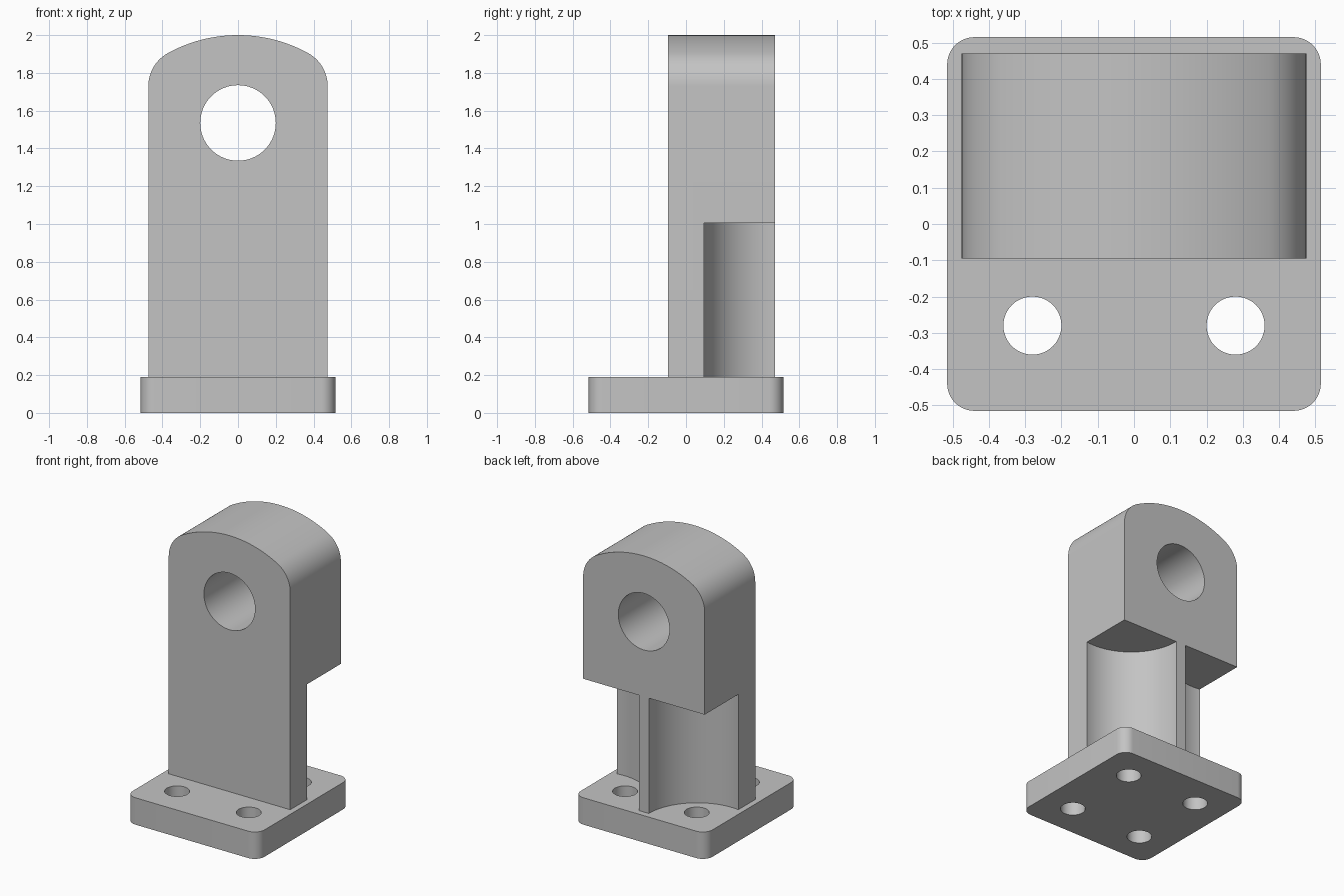
import bpy, bmesh, math
from mathutils import Matrix, Vector

if "Cube" in bpy.data.objects:
    bpy.data.objects.remove(bpy.data.objects["Cube"], do_unlink=True)

GREY = (0.55, 0.55, 0.55, 1)
grey = bpy.data.materials.new("plain_grey")
grey.use_nodes = True
grey.diffuse_color = GREY
grey.node_tree.nodes["Principled BSDF"].inputs["Base Color"].default_value = GREY

BASE_TOP = 0.19
BACK, FRONT = 0.47, -0.095


def arc(cx, cy, r, start, end, steps):
    """Points along an arc, angles in radians."""
    angles = [start + (end - start) * i / steps for i in range(steps + 1)]
    return [(cx + r * math.cos(a), cy + r * math.sin(a)) for a in angles]


def prism(name, outline, depth, matrix=Matrix()):
    """Extrude a flat outline along local z, then place it."""
    bm = bmesh.new()
    face = bm.faces.new([bm.verts.new((x, y, 0)) for x, y in outline])
    new = bmesh.ops.extrude_face_region(bm, geom=[face])["geom"]
    bmesh.ops.translate(bm, vec=(0, 0, depth),
                        verts=[v for v in new if isinstance(v, bmesh.types.BMVert)])
    bm.transform(matrix)
    bmesh.ops.recalc_face_normals(bm, faces=bm.faces)
    mesh = bpy.data.meshes.new(name)
    bm.to_mesh(mesh)
    bm.free()
    mesh.materials.append(grey)
    obj = bpy.data.objects.new(name, mesh)
    bpy.context.collection.objects.link(obj)
    return obj


def activate(obj):
    bpy.ops.object.select_all(action="DESELECT")
    obj.select_set(True)
    bpy.context.view_layer.objects.active = obj


def drill(target, centre, axis, radius, length, segments=64):
    """Cut a round hole that starts at centre and runs along axis."""
    turn = Vector((0, 0, 1)).rotation_difference(Vector(axis)).to_matrix().to_4x4()
    circle = arc(0, 0, radius, 0, math.tau, segments)[:-1]
    cutter = prism("hole_cutter", circle, length, Matrix.Translation(centre) @ turn)
    cutter.hide_render = True
    mod = target.modifiers.new("hole", "BOOLEAN")
    mod.operation, mod.solver, mod.object = "DIFFERENCE", "EXACT", cutter
    activate(target)
    bpy.ops.object.modifier_apply(modifier=mod.name)
    bpy.data.objects.remove(cutter, do_unlink=True)


# Base plate with rounded corners and four bolt holes
half, corner = 0.515, 0.075
inner = half - corner
plate = []
for i, (sx, sy) in enumerate([(1, 1), (-1, 1), (-1, -1), (1, -1)]):
    plate += arc(sx * inner, sy * inner, corner,
                 i * math.pi / 2, (i + 1) * math.pi / 2, 10)
base = prism("base_plate", plate, BASE_TOP)
for sx in (-1, 1):
    for sy in (-1, 1):
        drill(base, (sx * 0.28, sy * 0.28, -0.1), (0, 0, 1), 0.08, 0.5, 48)

# Upright outline: straight sides, shoulder fillets, shallow crown
side, fillet, crown = 0.475, 0.2, 0.77
crown_z = 2 - crown
fx = side - fillet
rise = math.sqrt((crown - fillet) ** 2 - fx ** 2)
meet = math.atan2(rise, fx)
shoulder = arc(fx, crown_z + rise, fillet, 0, meet, 12)
top = arc(0, crown_z, crown, meet, math.pi - meet, 28)[1:-1]
mirrored = [(-x, z) for x, z in reversed(shoulder)]
outline = [(side, BASE_TOP)] + shoulder + top + mirrored + [(-side, BASE_TOP)]
stand = Matrix.Translation((0, BACK, 0)) @ Matrix.Rotation(math.pi / 2, 4, "X")
upright = prism("upright", outline, BACK - FRONT, stand)

# Cross hole through the head
drill(upright, (0, -1, 1.535), (0, 1, 0), 0.2, 2)

# Rounded rear reliefs that leave a thin central rib
for sx in (-1, 1):
    drill(upright, (sx * 0.418, BACK, 0), (0, 0, 1), 0.38, 1.005, 96)

for obj in (base, upright):
    activate(obj)
    bpy.ops.object.shade_smooth_by_angle(angle=math.radians(25))
